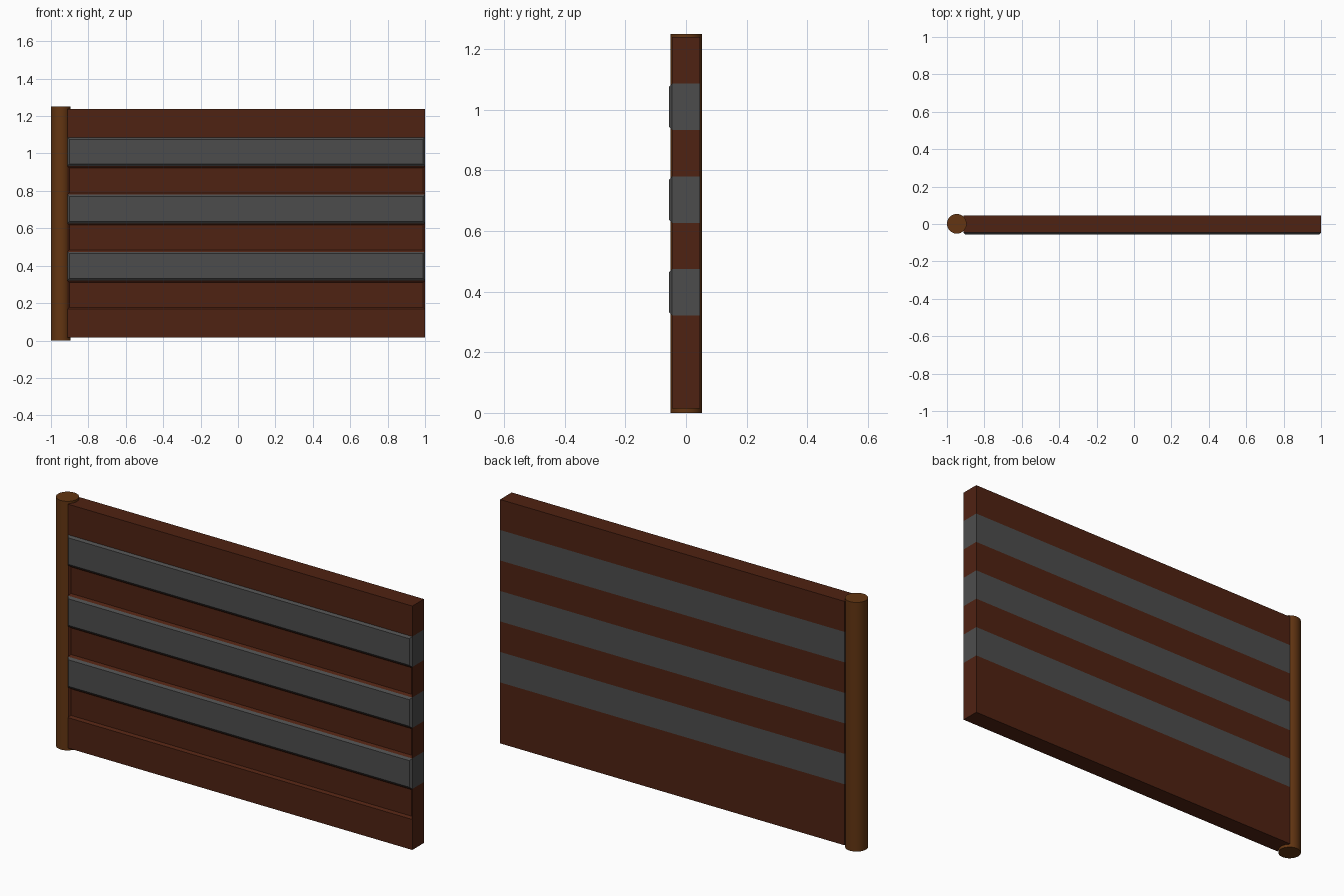
import bpy, bmesh

if "Cube" in bpy.data.objects:
    bpy.data.objects.remove(bpy.data.objects["Cube"])

X0, X1 = -0.912, 1.0          # panel extents
Y0, Y1 = -0.046, 0.046
Z0, STRIP, N = 0.015, 0.153, 8
RELIEF = 0.0095
INSET = 0.014


def material(name, rgb):
    m = bpy.data.materials.new(name)
    m.diffuse_color = (*rgb, 1)
    m.use_nodes = True
    m.node_tree.nodes["Principled BSDF"].inputs["Base Color"].default_value = m.diffuse_color
    return m


panel_wood = material("dark_wood", (0.078, 0.016, 0.006))
band_metal = material("dark_metal", (0.073, 0.073, 0.073))
post_wood = material("post_wood", (0.125, 0.036, 0.006))


def add_object(name, bm, mats):
    mesh = bpy.data.meshes.new(name)
    bm.to_mesh(mesh)
    bm.free()
    for m in mats:
        mesh.materials.append(m)
    ob = bpy.data.objects.new(name, mesh)
    bpy.context.collection.objects.link(ob)
    return ob


# Door panel: a slab sliced into eight equal horizontal strips
bm = bmesh.new()
bmesh.ops.create_cube(bm, size=1)
for v in bm.verts:
    v.co.x = X1 if v.co.x > 0 else X0
    v.co.y = Y1 if v.co.y > 0 else Y0
    v.co.z = Z0 + (N * STRIP if v.co.z > 0 else 0)
for i in range(1, N):
    bmesh.ops.bisect_plane(bm, geom=bm.verts[:] + bm.edges[:] + bm.faces[:],
                           plane_co=(0, 0, Z0 + i * STRIP), plane_no=(0, 0, 1))
bm.normal_update()

# Metal bands wrap around the panel on strips 2, 4 and 6
raised, sunk = [], []
for f in bm.faces:
    if abs(f.normal.z) > 0.5:
        continue
    strip = int((f.calc_center_median().z - Z0) / STRIP)
    if strip in (2, 4, 6):
        f.material_index = 1
    if f.normal.y < -0.5:
        if strip in (2, 4, 6):
            raised.append(f)
        elif strip in (1, 3, 5):
            sunk.append(f)

# Front relief: raised bands, recessed planks between them
bmesh.ops.inset_individual(bm, faces=raised, thickness=INSET, depth=RELIEF)
bmesh.ops.inset_individual(bm, faces=sunk, thickness=INSET, depth=-RELIEF)
add_object("door_panel", bm, [panel_wood, band_metal])

# Hinge post
bm = bmesh.new()
bmesh.ops.create_cone(bm, cap_ends=True, segments=32, radius1=0.0525, radius2=0.0525, depth=1.25)
bmesh.ops.translate(bm, verts=bm.verts[:], vec=(-0.9475, 0.001, 0.625))
post = add_object("hinge_post", bm, [post_wood])
bpy.context.view_layer.objects.active = post
post.select_set(True)
bpy.ops.object.shade_smooth_by_angle()
